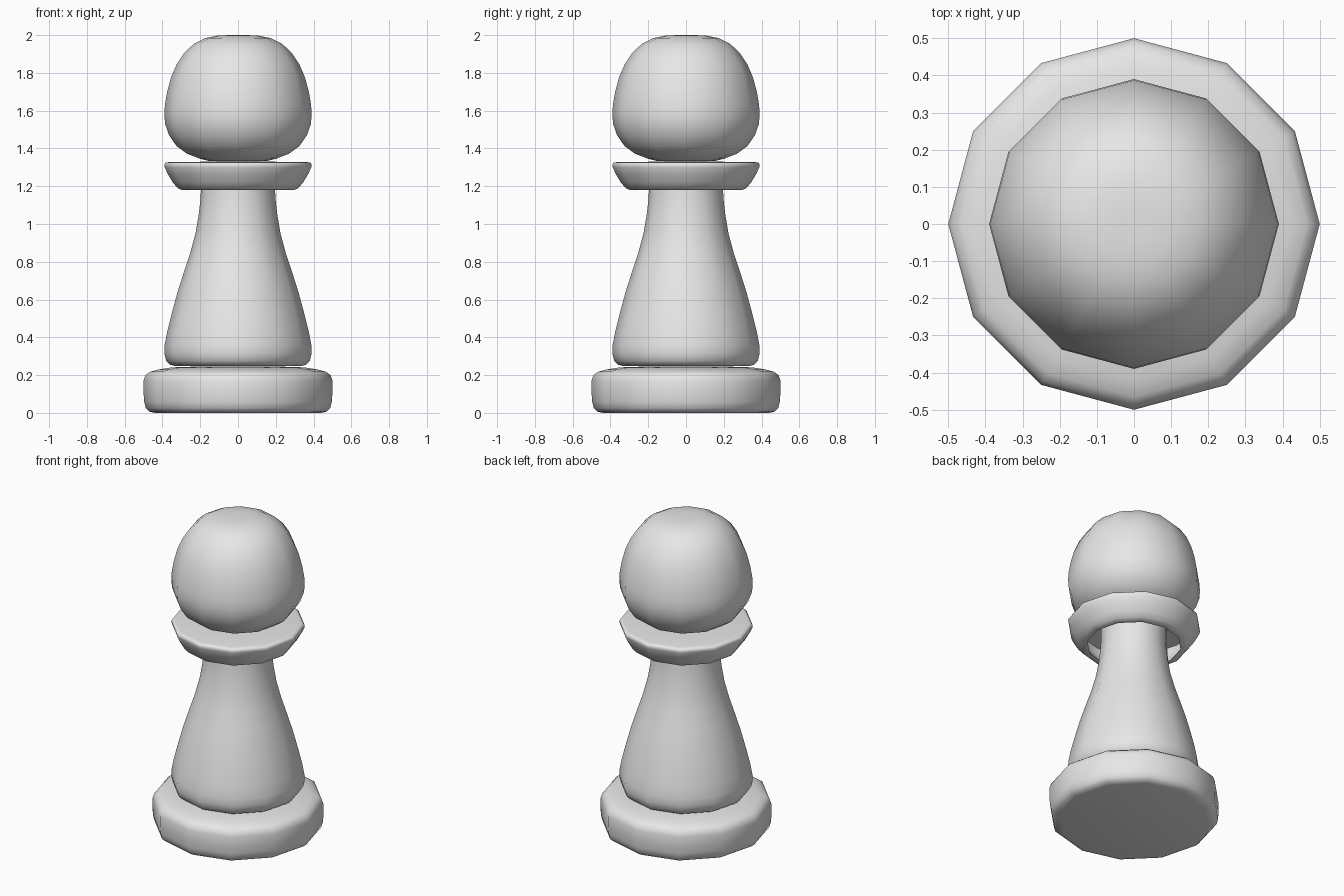
import bpy, bmesh, math

SIDES = 12
grey = bpy.data.materials.new("light grey")
grey.diffuse_color = (0.8, 0.8, 0.8, 1)


def lathe(name, profile):
    """Spin a (radius, height) profile around z; a zero radius closes the end."""
    bm = bmesh.new()
    rings = []
    for r, z in profile:
        if r == 0:
            rings.append([bm.verts.new((0, 0, z))] * SIDES)
        else:
            rings.append([bm.verts.new((r * math.cos(math.tau * i / SIDES),
                                        r * math.sin(math.tau * i / SIDES), z))
                          for i in range(SIDES)])
    for a, b in zip(rings, rings[1:]):
        for i in range(SIDES):
            j = (i + 1) % SIDES
            bm.faces.new(list(dict.fromkeys((a[i], a[j], b[j], b[i]))))
    for f in bm.faces:
        f.smooth = True
    me = bpy.data.meshes.new(name)
    bm.to_mesh(me)
    bm.free()
    me.materials.append(grey)
    ob = bpy.data.objects.new(name, me)
    bpy.context.collection.objects.link(ob)
    return ob


# wide rounded foot
lathe("base", [(0, 0), (0.44, 0), (0.47, 0.007), (0.488, 0.025), (0.497, 0.06), (0.5, 0.11),
               (0.5, 0.17), (0.49, 0.2), (0.465, 0.218), (0.42, 0.23), (0.35, 0.241),
               (0.2, 0.246), (0, 0.246)])

# flared body rising to the neck
lathe("body", [(0, 0.247), (0.33, 0.247), (0.36, 0.255), (0.38, 0.275), (0.39, 0.315),
               (0.388, 0.36), (0.375, 0.43), (0.35, 0.53), (0.32, 0.64), (0.285, 0.75),
               (0.252, 0.85), (0.225, 0.95), (0.208, 1.05), (0.199, 1.13), (0.195, 1.2),
               (0.193, 1.32)])

# flared collar, hollow underneath
lathe("collar", [(0.2, 1.31), (0.33, 1.305), (0.33, 1.26), (0.29, 1.2), (0.275, 1.18), (0.295, 1.179),
                 (0.32, 1.19), (0.345, 1.22), (0.372, 1.265), (0.388, 1.3), (0.39, 1.315),
                 (0.383, 1.325), (0.365, 1.328), (0.15, 1.33), (0, 1.33)])

# rounded head
lathe("head", [(0, 1.33), (0.15, 1.333), (0.2, 1.345), (0.27, 1.372), (0.325, 1.412),
               (0.365, 1.47), (0.386, 1.53), (0.39, 1.58), (0.387, 1.63), (0.375, 1.7),
               (0.355, 1.775), (0.325, 1.845), (0.285, 1.905), (0.235, 1.953),
               (0.175, 1.984), (0.11, 1.997), (0.05, 2.0), (0, 2.0)])

# keep only the real corners crisp
bpy.ops.object.select_all(action='SELECT')
bpy.context.view_layer.objects.active = bpy.data.objects["base"]
bpy.ops.object.shade_smooth_by_angle(angle=math.radians(60))
